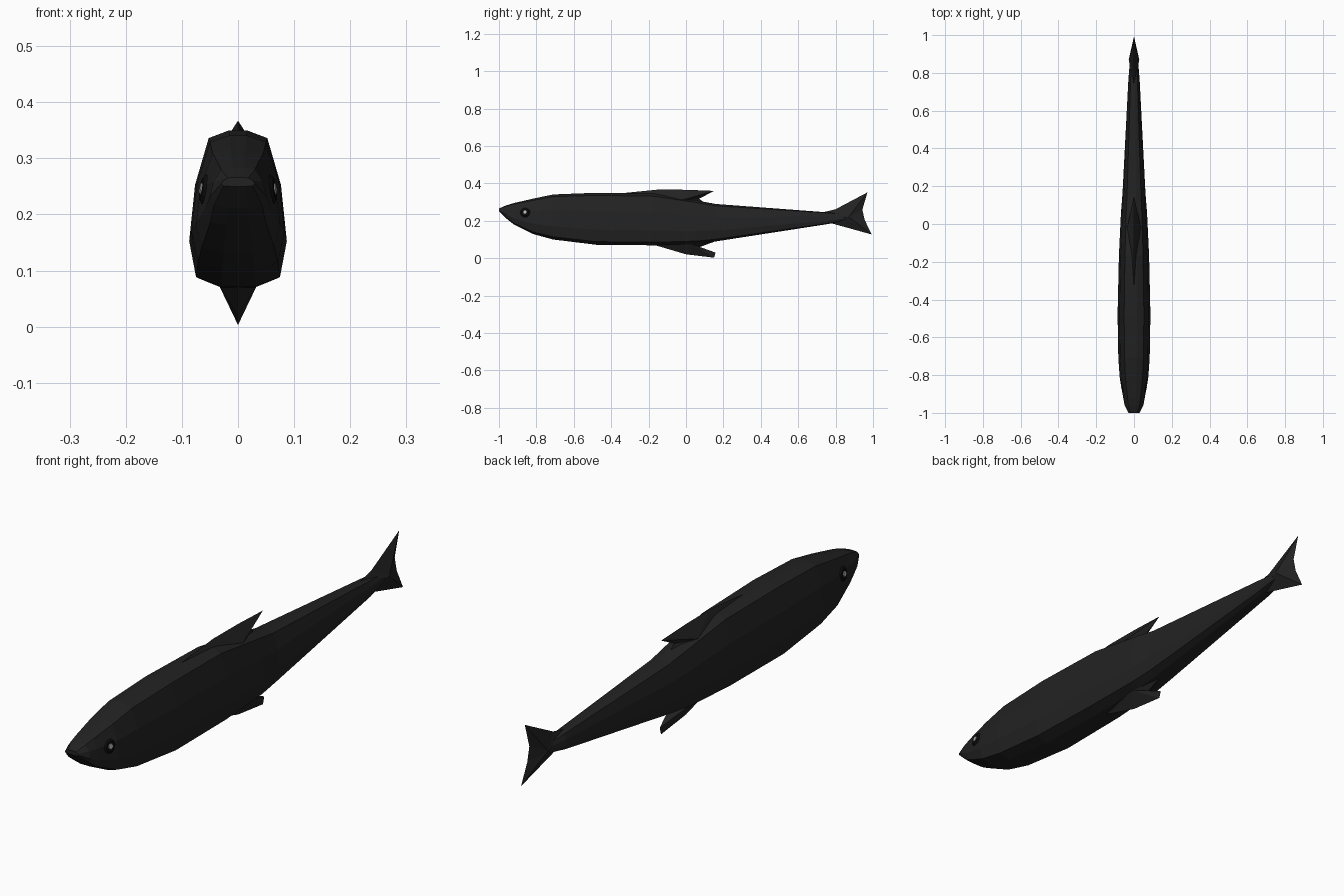
import bpy, bmesh
from mathutils import Vector
from mathutils.bvhtree import BVHTree

if "Cube" in bpy.data.objects:
    bpy.data.objects.remove(bpy.data.objects["Cube"])


def material(name, c):
    m = bpy.data.materials.new(name)
    m.diffuse_color = (c, c, c, 1)
    m.use_nodes = True
    m.node_tree.nodes["Principled BSDF"].inputs["Base Color"].default_value = m.diffuse_color
    return m


skin = material("charcoal skin", 0.016)
black = material("eye black", 0.004)
grey = material("pupil grey", 0.5)


def finish(bm, name, mat):
    bmesh.ops.recalc_face_normals(bm, faces=bm.faces)
    me = bpy.data.meshes.new(name)
    bm.to_mesh(me)
    me.materials.append(mat)
    ob = bpy.data.objects.new(name, me)
    bpy.context.collection.objects.link(ob)
    return bm


# Body: one cross-section lofted along y (y, bottom, top, half width)
stations = [(-1.0, .25, .266, .03), (-.96, .212, .283, .05), (-.92, .18, .295, .057),
            (-.82, .13, .318, .075), (-.71, .10, .341, .083), (-.48, .072, .350, .087),
            (-.17, .069, .345, .080), (.06, .078, .308, .069), (.16, .09, .290, .061),
            (.76, .183, .245, .030), (.86, .205, .236, .022)]
half = [(.35, 0), (.86, .06), (1, .29), (.88, .65), (.6, .95), (.18, 1)]
section = half + [(-x, t) for x, t in reversed(half)]
bm = bmesh.new()
rings = [[bm.verts.new((x * w, y, b + t * (h - b))) for x, t in section]
         for y, b, h, w in stations]
n = len(section)
for a, c in zip(rings, rings[1:]):
    for i in range(n):
        j = (i + 1) % n
        bm.faces.new((a[i], a[j], c[j], c[i]))
bm.faces.new(rings[0])
bm.faces.new(rings[-1])
finish(bm, "body", skin)
surface = BVHTree.FromBMesh(bm)


# Fins: sharp outline in the side plane, thickened towards a ridge point
def fin(name, outline, y, z, thick):
    b = bmesh.new()
    edge = [b.verts.new((0, *p)) for p in outline]
    for s in (-1, 1):
        peak = b.verts.new((s * thick, y, z))
        for i, v in enumerate(edge):
            b.faces.new((v, edge[(i + 1) % len(edge)], peak))
    finish(b, name, skin)


fin("tail_fin", [(.73, .245), (.80, .262), (.97, .352), (.943, .26), (.955, .205),
                 (.993, .127), (.78, .186), (.73, .20)], .87, .222, .028)
fin("dorsal_fin", [(-.42, .34), (-.15, .367), (.0, .366), (.15, .36), (.07, .318),
                   (.11, .29), (-.1, .28)], -.02, .312, .036)
fin("belly_fin", [(-.2, .08), (.0, .021), (.15, .003), (.158, .03), (.075, .06),
                  (.15, .088), (.0, .12)], .03, .076, .035)


# Eyes: thin discs laid on the head surface
def disc(name, side, radius, lift, mat):
    hit, normal, _, _ = surface.ray_cast(Vector((side, -.86, .245)), Vector((-side, 0, 0)))
    if normal.x * side < 0:
        normal = -normal
    b = bmesh.new()
    bmesh.ops.create_cone(b, cap_ends=True, segments=12, radius1=radius,
                          radius2=radius * .7, depth=.006)
    turn = normal.to_track_quat('Z', 'Y')
    for v in b.verts:
        v.co = turn @ v.co + hit + normal * lift
    finish(b, name, mat)


for side, label in ((1, "right"), (-1, "left")):
    disc(label + "_eye", side, .028, .002, black)
    disc(label + "_pupil", side, .013, .004, grey)
